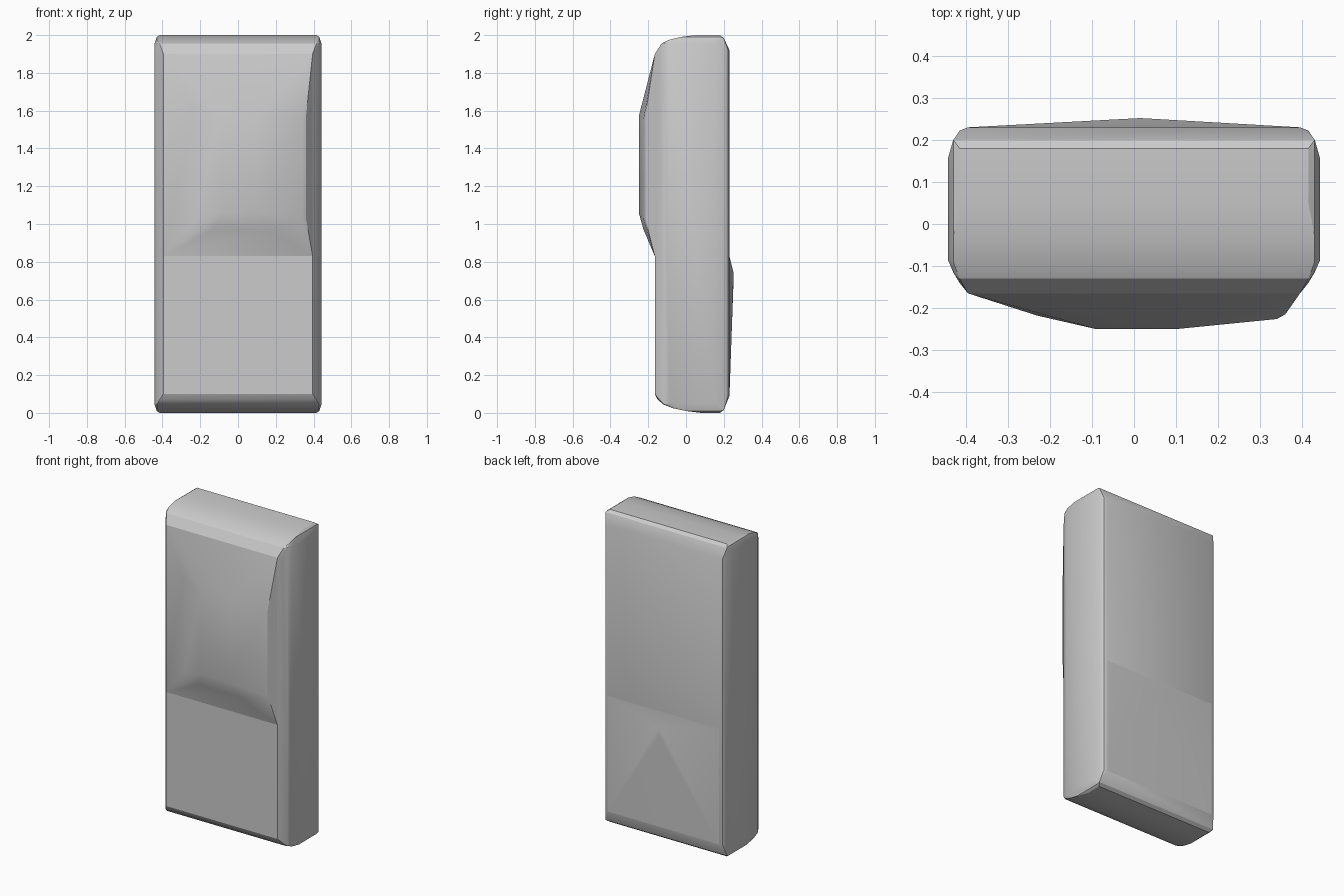
import bpy, bmesh
from math import radians

if "Cube" in bpy.data.objects:
    bpy.data.objects.remove(bpy.data.objects["Cube"])


def hull(name, points):
    """Make a faceted solid wrapped tightly around the points."""
    bm = bmesh.new()
    for p in points:
        bm.verts.new(p)
    bmesh.ops.remove_doubles(bm, verts=bm.verts[:], dist=0.0005)
    res = bmesh.ops.convex_hull(bm, input=bm.verts[:])
    junk = {g for g in res["geom_interior"] + res["geom_unused"]
            if isinstance(g, bmesh.types.BMVert)}
    bmesh.ops.delete(bm, geom=list(junk), context='VERTS')
    bmesh.ops.dissolve_limit(bm, angle_limit=radians(0.5),
                             verts=bm.verts[:], edges=bm.edges[:])
    bmesh.ops.recalc_face_normals(bm, faces=bm.faces[:])
    mesh = bpy.data.meshes.new(name)
    bm.to_mesh(mesh)
    bm.free()
    ob = bpy.data.objects.new(name, mesh)
    bpy.context.collection.objects.link(ob)
    bpy.ops.object.select_all(action='DESELECT')
    ob.select_set(True)
    bpy.context.view_layer.objects.active = ob
    bpy.ops.object.shade_smooth_by_angle(angle=radians(25))
    return ob


def clamp(v, lo, hi):
    return max(lo, min(hi, v))


# Body: side profile (y, z), shrunk in steps towards both side walls
profile = [(-0.165, 0.10), (-0.15, 0.07), (-0.12, 0.045), (-0.07, 0.025),
           (0.0, 0.01), (0.08, 0.0), (0.18, 0.0), (0.20, 0.015), (0.23, 0.09),
           (0.23, 1.92), (0.20, 1.985), (0.18, 2.0), (0.05, 2.0),
           (-0.03, 1.99), (-0.09, 1.975), (-0.13, 1.955), (-0.165, 1.90)]
steps = [  # x, y range, z range
    (0.395, (-0.165, 0.23), (0.0, 2.0)),
    (0.415, (-0.14, 0.222), (0.0, 2.0)),
    (0.43, (-0.115, 0.20), (0.01, 1.99)),
    (0.443, (-0.085, 0.155), (0.05, 1.95)),
]
hull("body", [(s * x, clamp(y, *ys), clamp(z, *zs))
              for s in (-1, 1) for x, ys, zs in steps for y, z in profile])

# Raised front panel: slightly lopsided plateau on the upper half
front = [(x, y, z) for y in (-0.165, -0.10)
         for x, z in ((-0.395, 0.83), (0.395, 0.83), (0.395, 1.90), (-0.395, 1.90))]
ridge = [  # x, y, bottom z, top z
    (-0.23, -0.218, 1.02, 1.62),
    (-0.09, -0.25, 1.06, 1.57),
    (0.10, -0.25, 1.06, 1.57),
    (0.34, -0.226, 1.03, 1.55),
    (0.36, -0.215, 1.03, 1.57),
]
for x, y, lo, hi in ridge:
    front += [(x, y, lo), (x, y, hi)]
front += [(-0.13, -0.225, 0.97), (0.17, -0.225, 0.97)]
hull("front_bulge", front)

# Shallow pyramid swelling on the lower back
back = [(x, y, z) for y in (0.18, 0.23) for x in (-0.395, 0.395) for z in (0.09, 0.83)]
back += [(0.015, 0.252, 0.74), (0.015, 0.251, 0.68)]
hull("back_swell", back)
